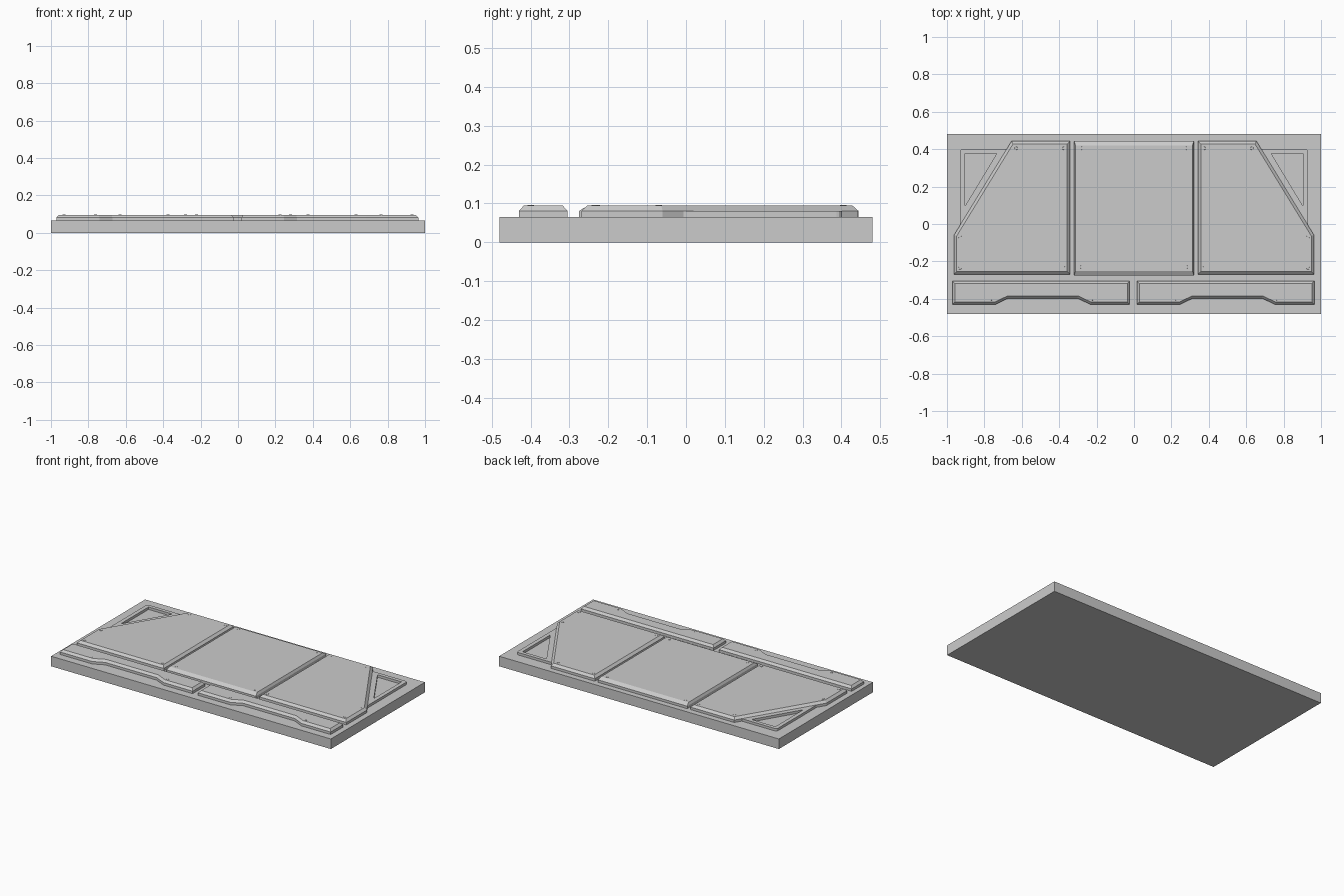
import bpy, bmesh
from mathutils import Vector

if "Cube" in bpy.data.objects:
    bpy.data.objects.remove(bpy.data.objects["Cube"])

DECK, WALL, TOP = 0.065, 0.081, 0.095


def finish(bm, name):
    bmesh.ops.recalc_face_normals(bm, faces=bm.faces)
    me = bpy.data.meshes.new(name)
    bm.to_mesh(me)
    bm.free()
    ob = bpy.data.objects.new(name, me)
    bpy.context.collection.objects.link(ob)
    return ob


def prism(name, pts, z0, z1, chamfer=0.0, top_z=TOP):
    """Extruded outline (counter-clockwise) with an optional chamfered top."""
    bm = bmesh.new()
    bottom = bm.faces.new([bm.verts.new((x, y, z0)) for x, y in pts])
    ret = bmesh.ops.extrude_face_region(bm, geom=[bottom], use_keep_orig=True)
    for v in [g for g in ret["geom"] if isinstance(g, bmesh.types.BMVert)]:
        v.co.z = z1
    bmesh.ops.recalc_face_normals(bm, faces=bm.faces)
    if chamfer:
        top = max(bm.faces, key=lambda f: f.calc_center_median().z)
        bmesh.ops.inset_region(bm, faces=[top], thickness=chamfer,
                               use_even_offset=True)
        for v in top.verts:
            v.co.z = top_z
    return finish(bm, name)


def rect(x0, x1, y0, y1):
    return [(x0, y0), (x1, y0), (x1, y1), (x0, y1)]


def flip(pts, s):
    return pts if s > 0 else [(-x, y) for x, y in reversed(pts)]


def bolt(x, y):
    bm = bmesh.new()
    bmesh.ops.create_cone(bm, cap_ends=True, segments=10, radius1=0.009,
                          radius2=0.008, depth=0.004)
    bmesh.ops.translate(bm, verts=bm.verts, vec=(x, y, TOP - 0.0005))
    finish(bm, "bolt")


def corner_frame(name, s):
    """Raised triangular frame around an open triangle."""
    outer = [(0.93, -0.018), (0.93, 0.402), (0.674, 0.402)]
    inner = [(0.904, 0.095), (0.904, 0.378), (0.733, 0.378)]
    bm = bmesh.new()
    rings = [[bm.verts.new((s * x, y, z)) for x, y in pts]
             for pts, z in ((outer, DECK), (outer, WALL), (inner, WALL), (inner, DECK))]
    for r in range(4):
        a, b = rings[r], rings[(r + 1) % 4]
        for i in range(3):
            j = (i + 1) % 3
            bm.faces.new((a[i], a[j], b[j], b[i]))
    bmesh.ops.recalc_face_normals(bm, faces=bm.faces)
    # round the outer corner
    corner = [bm.edges.get((rings[0][1], rings[1][1]))]
    bmesh.ops.bevel(bm, geom=corner, offset=0.015, segments=3, profile=0.5,
                    affect='EDGES')
    finish(bm, name)


# base slab
prism("base_slab", rect(-1, 1, -0.48, 0.48), 0, DECK)

# centre panel: broad slopes front and back, narrow at the sides
centre = prism("centre_panel", rect(-0.32, 0.32, -0.275, 0.444), DECK, WALL, 0.008)
for v in centre.data.vertices:
    if v.co.z > WALL + 0.001:
        v.co.y += 0.016 if v.co.y < 0 else -0.016

# clipped side panels, corner frames and their bolts
side = [(0.342, -0.269), (0.963, -0.269), (0.963, -0.06), (0.655, 0.443), (0.342, 0.443)]
for s, label in ((1, "right"), (-1, "left")):
    prism(label + "_side_panel", flip(side, s), DECK, WALL, 0.015)
    corner_frame(label + "_corner_frame", s)
    for x, y in ((0.28, -0.23), (0.28, 0.405), (0.375, -0.235), (0.375, 0.405),
                 (0.63, 0.405), (0.93, -0.07), (0.93, -0.235)):
        bolt(s * x, y)

# notched front strips
strip = [(-0.474, -0.43), (-0.244, -0.43), (-0.175, -0.397), (0.194, -0.397),
         (0.264, -0.43), (0.474, -0.43), (0.474, -0.305), (-0.474, -0.305)]
for cx, label in ((0.49, "right"), (-0.497, "left")):
    prism(label + "_front_strip", [(cx + x, y) for x, y in strip], DECK, WALL, 0.013)
    for dx in (-0.265, 0.275):
        bolt(cx + dx, -0.4)
